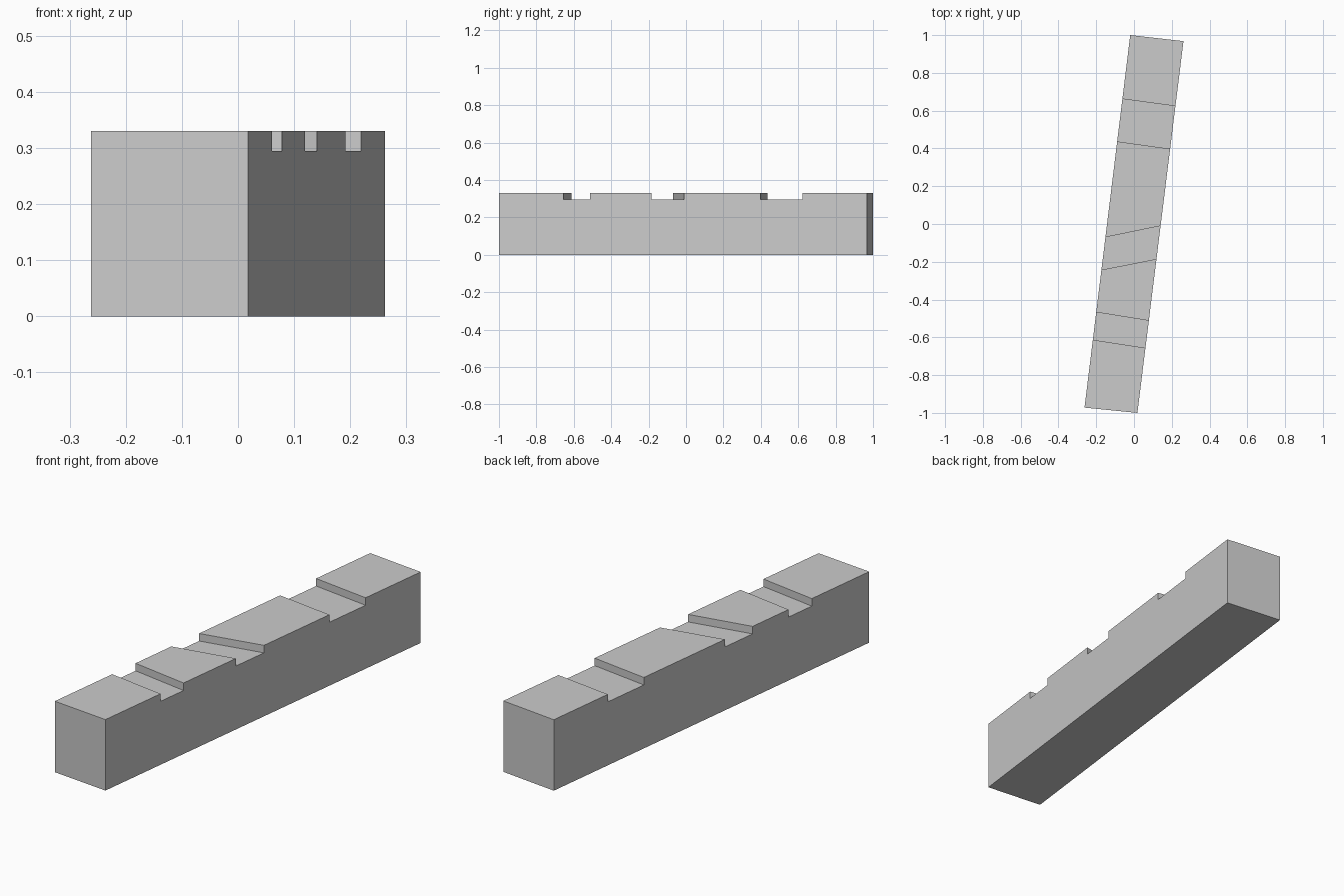
import bpy
import bmesh

cube = bpy.data.objects.get("Cube")
if cube:
    bpy.data.objects.remove(cube, do_unlink=True)

HEIGHT, FLOOR = 0.33, 0.295

# Plan of the bar: two long edges, each running front to back
RIGHT_EDGE = ((-0.262, -0.972), (-0.02, 1.0))
LEFT_EDGE = ((0.018, -1.0), (0.262, 0.968))

# Notches across the top: (y start, y end) on the right edge, then on the left edge
NOTCHES = [
    ((-0.613, -0.467), (-0.656, -0.512)),
    ((-0.243, -0.07), (-0.185, -0.01)),
    ((0.437, 0.662), (0.398, 0.624)),
]


def point_on(edge, y):
    (x0, y0), (x1, y1) = edge
    return x0 + (x1 - x0) * (y - y0) / (y1 - y0), y


def side_profile(edge, side):
    """Outline of one long side, with the notches stepped into its top."""
    front, back = edge
    outline = [(*front, 0), (*front, HEIGHT)]
    for notch in NOTCHES:
        start, end = (point_on(edge, y) for y in notch[side])
        outline += [(*start, HEIGHT), (*start, FLOOR), (*end, FLOOR), (*end, HEIGHT)]
    return outline + [(*back, HEIGHT), (*back, 0)]


# Notched bar: two side profiles bridged by quads
bm = bmesh.new()
right = [bm.verts.new(p) for p in side_profile(RIGHT_EDGE, 0)]
left = [bm.verts.new(p) for p in side_profile(LEFT_EDGE, 1)]
bm.faces.new(right)
bm.faces.new(left[::-1])
for i in range(len(right)):
    j = (i + 1) % len(right)
    bm.faces.new((right[i], left[i], left[j], right[j]))
bmesh.ops.recalc_face_normals(bm, faces=bm.faces)

mesh = bpy.data.meshes.new("notched_bar")
bm.to_mesh(mesh)
bm.free()
bar = bpy.data.objects.new("notched_bar", mesh)
bpy.context.collection.objects.link(bar)

# Plain grey material
grey = bpy.data.materials.new("light_grey")
grey.use_nodes = True
grey.diffuse_color = (0.6, 0.6, 0.6, 1)
grey.node_tree.nodes["Principled BSDF"].inputs["Base Color"].default_value = grey.diffuse_color
mesh.materials.append(grey)
